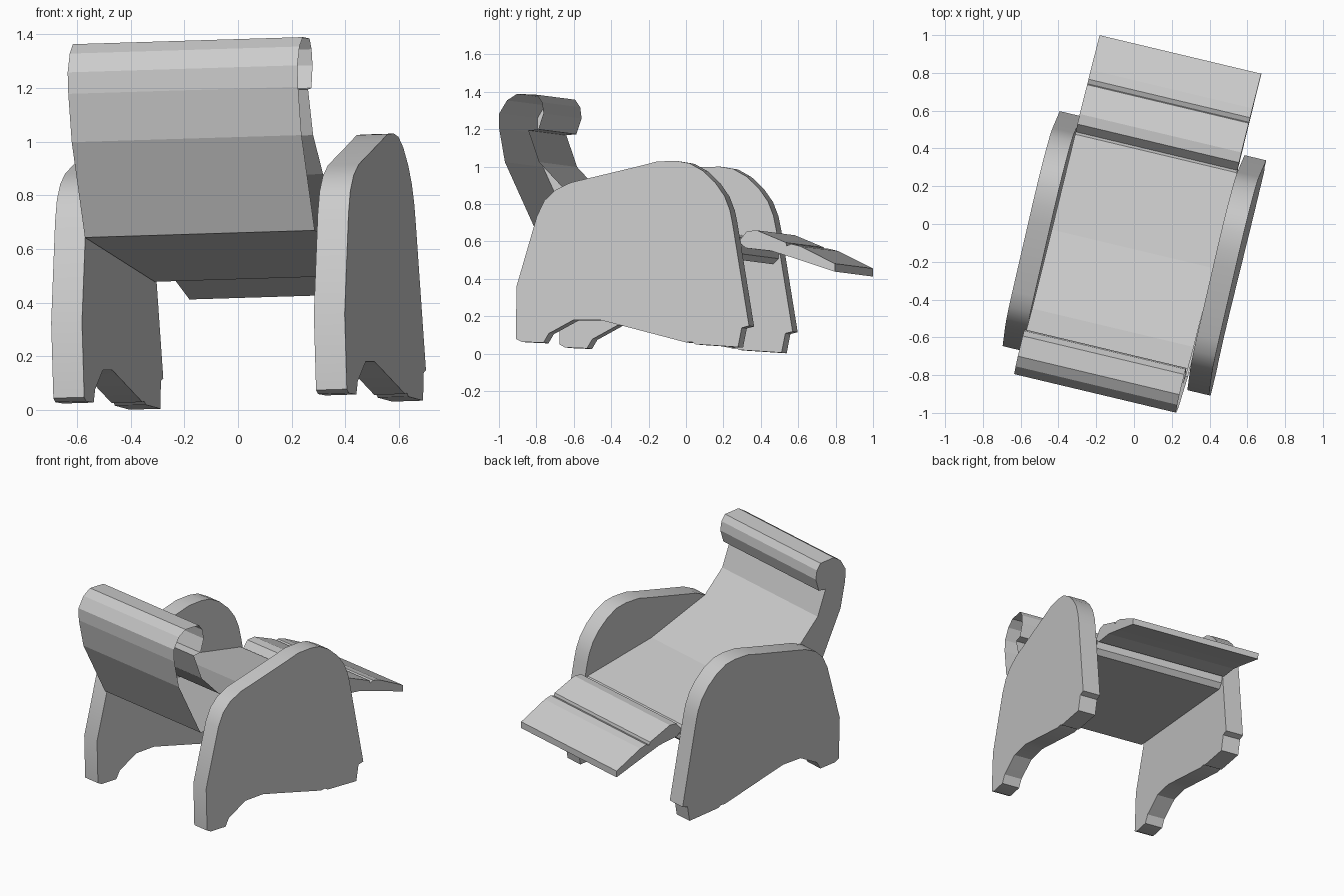
import bpy
import bmesh
from math import radians
from mathutils import Matrix

default_cube = bpy.data.objects.get("Cube")
if default_cube:
    bpy.data.objects.remove(default_cube, do_unlink=True)

# One pale grey for the whole chair
grey = bpy.data.materials.new("pale grey")
grey.use_nodes = True
colour = (0.6, 0.6, 0.6, 1)
grey.diffuse_color = colour
grey.node_tree.nodes["Principled BSDF"].inputs["Base Color"].default_value = colour

# The chair is turned a little and leans slightly to one side
PLACEMENT = Matrix.Rotation(radians(-13.4), 4, 'Z') @ Matrix.Rotation(radians(-1.72), 4, 'Y')
MIDDLE = 0.045


def slab(name, profile, left, right, smooth=False, open_right=False):
    """Extrude a side profile (forward, up) across the chair's width."""
    bm = bmesh.new()
    cap = bm.faces.new([bm.verts.new((MIDDLE + left, y, z)) for y, z in profile])
    extruded = bmesh.ops.extrude_face_region(bm, geom=[cap], use_keep_orig=True)["geom"]
    moved = [g for g in extruded if isinstance(g, bmesh.types.BMVert)]
    bmesh.ops.translate(bm, vec=(right - left, 0, 0), verts=moved)
    bmesh.ops.recalc_face_normals(bm, faces=bm.faces[:])
    if open_right:
        ends = [f for f in bm.faces if f.normal.x > 0.9]
        bmesh.ops.delete(bm, geom=ends, context='FACES_ONLY')
    mesh = bpy.data.meshes.new(name)
    bm.to_mesh(mesh)
    bm.free()
    mesh.materials.append(grey)
    part = bpy.data.objects.new(name, mesh)
    bpy.context.collection.objects.link(part)
    part.matrix_world = PLACEMENT
    if smooth:
        bpy.ops.object.select_all(action='DESELECT')
        part.select_set(True)
        bpy.context.view_layer.objects.active = part
        bpy.ops.object.shade_smooth_by_angle(angle=radians(25))
    return part


# Arm panels: feet and arched underside, then the rounded front and sloping top
feet = [(-.79, .06), (-.76, .045), (-.64, .04), (-.61, .09), (-.59, .1),
        (-.475, .162), (-.33, .162), (-.23, .137), (.143, .042), (.175, .045),
        (.195, .032), (.43, .017), (.45, .12), (.49, .13)]
rounded_top = [(.395, .68), (.38, .75), (.35, .825), (.3, .895), (.23, .96),
               (.157, 1), (.085, 1.012), (-.02, 1.01), (-.11, .987),
               (-.495, .897), (-.58, .857), (-.64, .8), (-.68, .717), (-.79, .34)]
OUTER, INNER = 0.562, 0.444
slab("left_arm", feet + rounded_top, INNER, OUTER, smooth=True)
slab("right_arm", feet + rounded_top, -OUTER, -INNER, smooth=True)

# Seat and reclined back in one shell, ending in a rolled headrest
seat = [(-.72, .655), (.38, .49), (.41, .52), (.415, .57), (.39, .61),
        (-.13, .71), (-.56, .865), (-.7, 1.01), (-.76, 1.18)]
headrest = [(-.705, 1.185), (-.677, 1.27), (-.685, 1.33), (-.713, 1.37),
            (-.823, 1.375), (-.878, 1.34), (-.92, 1.27), (-.92, 1.19)]
back_bend = [(-.887, 1.01)]
HALF_SEAT = 0.44
slab("seat_and_back", seat + headrest + back_bend, -HALF_SEAT, HALF_SEAT, open_right=True)

# Raised footrest with two pads split by a shallow groove
pads = [(.4, .585), (.445, .64), (.5, .645), (.66, .58), (.665, .562),
        (.69, .572), (.74, .56), (.93, .467)]
underside = [(.93, .424), (.72, .492), (.58, .535), (.44, .55)]
slab("footrest", pads + underside, -HALF_SEAT, HALF_SEAT)
